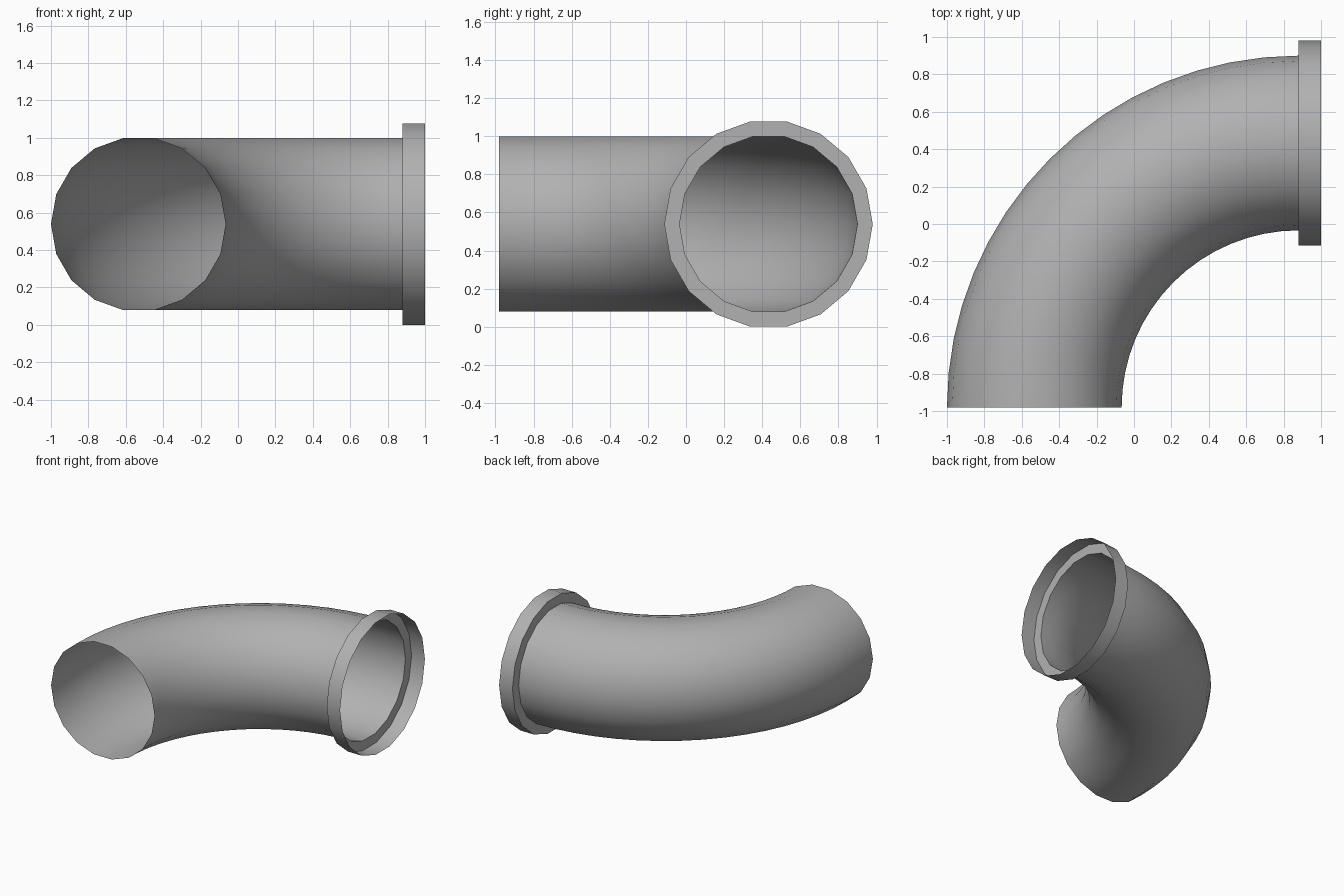
import bpy, bmesh
from math import pi, sin, cos, radians
from mathutils import Vector

if "Cube" in bpy.data.objects:
    bpy.data.objects.remove(bpy.data.objects["Cube"])

SIDES = 18
PIPE_R, FLANGE_R = 0.467, 0.547
BEND_CENTRE = Vector((0.88, -0.98, 0.539))
BEND_R = 1.413
BEND_STEPS = 16

grey = bpy.data.materials.new("dark_grey")
grey.diffuse_color = (0.44, 0.44, 0.44, 1)
grey.use_nodes = True
grey.node_tree.nodes["Principled BSDF"].inputs["Base Color"].default_value = grey.diffuse_color


def ring(bm, centre, radius, side):
    """Loop of vertices around centre, spanned by the side direction and z."""
    angles = [2 * pi * i / SIDES for i in range(SIDES)]
    return [bm.verts.new(centre + radius * (cos(a) * side + sin(a) * Vector((0, 0, 1))))
            for a in angles]


def tube(name, rings):
    """Open thin tube bridging a list of (centre, radius, side) rings."""
    bm = bmesh.new()
    loops = [ring(bm, *r) for r in rings]
    for a, b in zip(loops, loops[1:]):
        for i in range(SIDES):
            j = (i + 1) % SIDES
            bm.faces.new((a[i], a[j], b[j], b[i]))
    bmesh.ops.recalc_face_normals(bm, faces=bm.faces)
    mesh = bpy.data.meshes.new(name)
    bm.to_mesh(mesh)
    bm.free()
    mesh.materials.append(grey)
    obj = bpy.data.objects.new(name, mesh)
    bpy.context.collection.objects.link(obj)
    bpy.ops.object.select_all(action='DESELECT')
    obj.select_set(True)
    bpy.context.view_layer.objects.active = obj
    bpy.ops.object.shade_smooth_by_angle(angle=radians(35))


# Elbow pipe: quarter-circle sweep from the front opening to the flange
path = []
for k in range(BEND_STEPS + 1):
    t = pi / 2 * k / BEND_STEPS
    outward = Vector((-cos(t), sin(t), 0))
    path.append((BEND_CENTRE + BEND_R * outward, PIPE_R, outward))
tube("elbow_pipe", path)

# Flange: flat shoulder around the pipe end, then an open collar
end, y_axis = BEND_CENTRE + Vector((0, BEND_R, 0)), Vector((0, 1, 0))
tube("flange", [(end, PIPE_R, y_axis),
                (end, FLANGE_R, y_axis),
                (end + Vector((0.12, 0, 0)), FLANGE_R, y_axis)])
